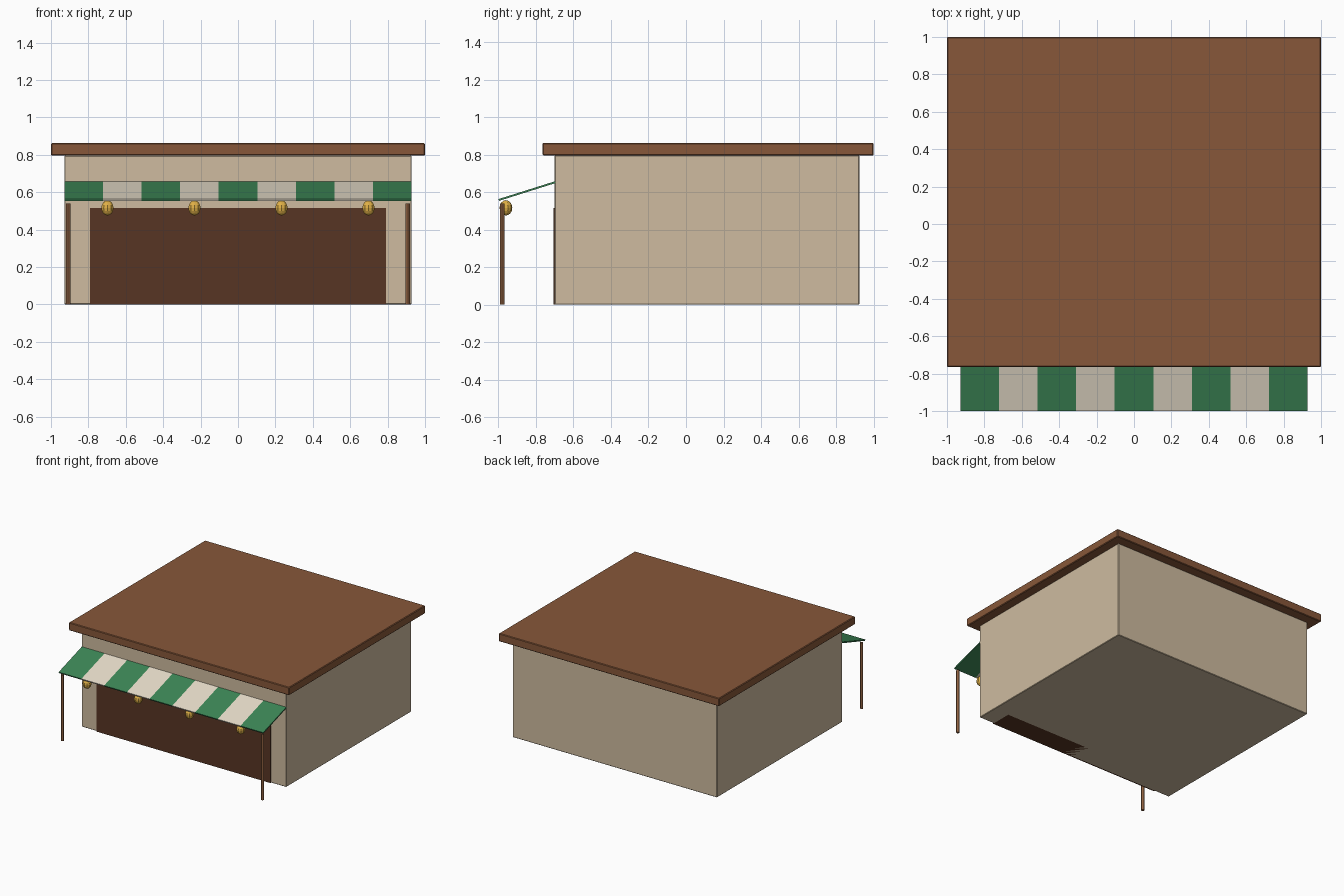
import bpy, math

if "Cube" in bpy.data.objects:
    bpy.data.objects.remove(bpy.data.objects["Cube"])


def material(name, rgb):
    # sRGB 0-255 to linear
    m = bpy.data.materials.new(name)
    m.diffuse_color = [(c / 255) ** 2.2 for c in rgb] + [1]
    m.use_nodes = True
    m.node_tree.nodes["Principled BSDF"].inputs["Base Color"].default_value = m.diffuse_color
    return m


wall_mat = material("plaster", (205, 186, 158))
roof_mat = material("roof_brown", (134, 88, 60))
dark_mat = material("dark_wood", (88, 56, 40))
post_mat = material("post_wood", (140, 96, 66))
green_mat = material("green_cloth", (62, 132, 86))
cream_mat = material("cream_cloth", (228, 218, 198))
bulb_mat = material("lamp_gold", (222, 174, 72))


def box(name, lo, hi, mat, bevel=0):
    bpy.ops.mesh.primitive_cube_add(size=1, location=[(a + b) / 2 for a, b in zip(lo, hi)])
    o = bpy.context.object
    o.name = name
    o.scale = [b - a for a, b in zip(lo, hi)]
    bpy.ops.object.transform_apply(location=False, rotation=False, scale=True)
    o.data.materials.append(mat)
    if bevel:
        b = o.modifiers.new("soft_edges", 'BEVEL')
        b.width, b.segments = bevel, 1
    return o


# Building shell, roof slab and counter opening
box("walls", (-0.928, -0.70, 0), (0.928, 0.924, 0.796), wall_mat, 0.004)
box("roof", (-1, -0.765, 0.796), (1, 1, 0.862), roof_mat, 0.005)
box("shop_opening", (-0.79, -0.707, 0), (0.79, -0.53, 0.515), dark_mat)

# Sloping striped awning
COUNT, HALF = 9, 0.928
width = 2 * HALF / COUNT
y0, z0, y1, z1 = -0.998, 0.558, -0.697, 0.653
length, angle = math.hypot(y1 - y0, z1 - z0), math.atan2(z1 - z0, y1 - y0)
for i in range(COUNT):
    x = -HALF + i * width
    s = box(f"awning_stripe_{i + 1}", (x, -length / 2, -0.005), (x + width, length / 2, 0.005),
            cream_mat if i % 2 else green_mat)
    s.rotation_euler.x = angle
    s.location.y, s.location.z = (y0 + y1) / 2, (z0 + z1) / 2

# Awning posts
for side, x in (("left", -0.908), ("right", 0.908)):
    bpy.ops.mesh.primitive_cylinder_add(vertices=12, radius=0.012, depth=0.54, location=(x, -0.98, 0.27))
    p = bpy.context.object
    p.name = side + "_post"
    p.data.materials.append(post_mat)
    bpy.ops.object.shade_smooth_by_angle()

# Hanging lanterns
for i in range(4):
    bpy.ops.mesh.primitive_uv_sphere_add(segments=10, ring_count=8, radius=0.034,
                                         location=(-0.698 + i * 0.4653, -0.96, 0.516))
    b = bpy.context.object
    b.name = f"lantern_{i + 1}"
    b.scale.z = 1.2
    b.data.materials.append(bulb_mat)
